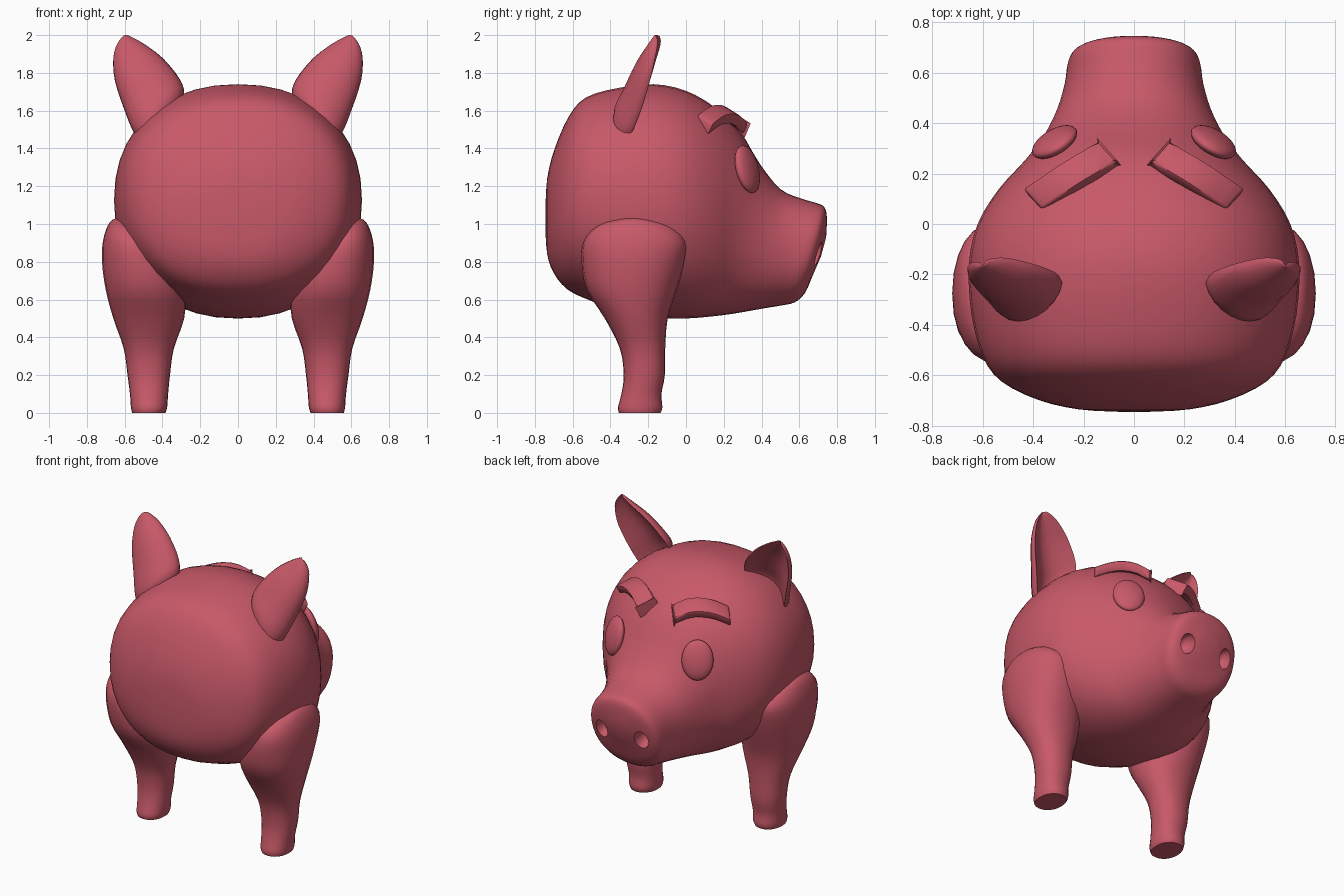
import bpy, bmesh, math
from mathutils import Vector, Matrix

if "Cube" in bpy.data.objects:
    bpy.data.objects.remove(bpy.data.objects["Cube"])

skin = bpy.data.materials.new("pink_skin")
skin.diffuse_color = (0.58, 0.10, 0.14, 1)
skin.use_nodes = True
skin.node_tree.nodes["Principled BSDF"].inputs["Base Color"].default_value = skin.diffuse_color


def spline(rows, steps):
    """Catmull-Rom interpolation of section parameters."""
    out = []
    for i in range(len(rows) - 1):
        a, b, c, d = (rows[max(0, min(len(rows) - 1, i + k))] for k in (-1, 0, 1, 2))
        for s in range(steps):
            t = s / steps
            out.append([q + 0.5 * t * (r - p + t * (2*p - 5*q + 4*r - w + t * (3*(q - r) + w - p)))
                        for p, q, r, w in zip(a, b, c, d)])
    return out + [list(rows[-1])]


def finish(obj, angle=40):
    obj.data.materials.clear()
    obj.data.materials.append(skin)
    bpy.ops.object.select_all(action='DESELECT')
    obj.select_set(True)
    bpy.context.view_layer.objects.active = obj
    bpy.ops.object.shade_smooth_by_angle(angle=math.radians(angle))


def from_bmesh(name, bm):
    bmesh.ops.recalc_face_normals(bm, faces=bm.faces)
    me = bpy.data.meshes.new(name)
    bm.to_mesh(me)
    bm.free()
    obj = bpy.data.objects.new(name, me)
    bpy.context.collection.objects.link(obj)
    return obj


def loft(name, rings, bevel=0):
    bm = bmesh.new()
    vs = [[bm.verts.new(p) for p in r] for r in rings]
    n = len(vs[0])
    for a, b in zip(vs, vs[1:]):
        for i in range(n):
            bm.faces.new((a[i], a[(i + 1) % n], b[(i + 1) % n], b[i]))
    bm.faces.new(vs[0])
    bm.faces.new(vs[-1])
    if bevel:
        bm.normal_update()
        sharp = [e for e in bm.edges if e.calc_face_angle(0) > 0.9]
        bmesh.ops.bevel(bm, geom=sharp, offset=bevel, segments=2, affect='EDGES', profile=0.5)
    return from_bmesh(name, bm)


def ball(name, centre, radii, rot=Matrix()):
    bm = bmesh.new()
    bmesh.ops.create_uvsphere(bm, u_segments=24, v_segments=14, radius=1)
    bm.transform(Matrix.Translation(centre) @ rot @ Matrix.Diagonal((*radii, 1)))
    return from_bmesh(name, bm)


def unit_ring(n, power):
    f = lambda v: math.copysign(abs(v) ** (2 / power), v)
    return [(f(math.cos(2*math.pi*i/n)), f(math.sin(2*math.pi*i/n))) for i in range(n)]


# body and snout: sections as (top y, top z, bottom y, bottom z, half width)
sections = [
    (-.745, 1.06, -.745, .98, .05), (-.735, 1.24, -.735, .84, .22),
    (-.695, 1.40, -.70, .74, .38), (-.62, 1.57, -.63, .655, .525),
    (-.53, 1.67, -.52, .60, .60), (-.36, 1.72, -.35, .54, .645),
    (-.17, 1.74, -.15, .505, .655), (0, 1.705, 0, .50, .62),
    (.15, 1.62, .13, .51, .535), (.28, 1.50, .23, .522, .43),
    (.39, 1.32, .32, .537, .355), (.50, 1.185, .41, .553, .305),
    (.61, 1.135, .50, .568, .275), (.70, 1.108, .575, .585, .262),
    (.735, 1.085, .63, .635, .235), (.746, 1.03, .672, .73, .17), (.742, .93, .715, .83, .06)]
rings = []
for yt, zt, yb, zb, w in spline(sections, 3):
    rings.append([(w * c, (yt + yb)/2 + s * (yt - yb)/2, (zt + zb)/2 + s * (zt - zb)/2)
                  for c, s in unit_ring(40, 2.2)])
body = loft("body", rings)

# nostril hollows
for side in (-1, 1):
    cutter = ball("nostril_cutter", (side * .15, .70, .84), (.048, .08, .065))
    cutter.hide_render = True
    mod = body.modifiers.new("nostril", 'BOOLEAN')
    mod.operation, mod.object, mod.solver = 'DIFFERENCE', cutter, 'EXACT'
    bpy.context.view_layer.objects.active = body
    bpy.ops.object.modifier_apply(modifier=mod.name)
    bpy.data.objects.remove(cutter)
finish(body)

# legs: sections as (z, inner x, outer x, back y, front y)
leg = [(0, .385, .56, -.355, -.135), (.03, .375, .567, -.36, -.125), (.1, .37, .572, -.342, -.13),
       (.2, .36, .585, -.33, -.112), (.34, .34, .605, -.35, -.11), (.5, .285, .66, -.43, -.097),
       (.65, .28, .70, -.525, -.05), (.8, .32, .72, -.553, -.005), (.91, .40, .715, -.54, 0),
       (.99, .48, .69, -.47, -.08), (1.025, .56, .66, -.36, -.2), (1.03, .59, .63, -.31, -.26)]

# ears: sections as (inner edge xyz, outer edge xyz, bulge depth)
ear = [(.31, -.26, 1.60, .50, -.33, 1.43, .09), (.285, -.235, 1.69, .55, -.30, 1.48, .115),
       (.31, -.20, 1.77, .60, -.25, 1.60, .11), (.40, -.165, 1.88, .652, -.20, 1.76, .09),
       (.50, -.14, 1.955, .66, -.17, 1.88, .06), (.565, -.14, 1.99, .64, -.155, 1.95, .035),
       (.59, -.15, 2.0, .61, -.155, 1.99, .015)]

# brows: centre line
brow = [(.095, .28, 1.525), (.17, .235, 1.57), (.245, .19, 1.582), (.32, .14, 1.565), (.395, .09, 1.525)]

for side, tag in ((1, "right"), (-1, "left")):
    rings = [[(side * ((xi + xo)/2 + c * (xo - xi)/2), (y0 + y1)/2 + s * (y1 - y0)/2, z)
              for c, s in unit_ring(24, 2.2)] for z, xi, xo, y0, y1 in spline(leg, 3)]
    finish(loft("leg_" + tag, rings))

    # rounded back, hollow front
    rings = []
    for row in spline(ear, 3):
        a, b, d = Vector(row[:3]), Vector(row[3:6]), row[6]
        ring = []
        for c, s in unit_ring(20, 2):
            p = (a + b)/2 + c * (b - a)/2
            push = d * s if s > 0 else d * (.75 * s * s - .35 * math.sqrt(-s) * (1 - s * s))
            p += push * Vector((.1, -.95, .3))
            ring.append((side * p.x, p.y, min(p.z, 2.0)))
        rings.append(ring)
    finish(loft("ear_" + tag, rings), 60)

    # flattened eye disc facing outward
    normal = Vector((side * .5, .84, .25))
    finish(ball("eye_" + tag, (side * .315, .325, 1.29), (.1, .13, .04),
                normal.to_track_quat('Z', 'Y').to_matrix().to_4x4()))

    # arched brow bar
    rings = []
    for p in spline(brow, 2):
        p = Vector(p)
        w, t = Vector((.036, .04, -.025)), Vector((.008, .012, .028))
        rings.append([(side * q.x, q.y, q.z) for q in (p + w + t, p - w + t, p - w - t, p + w - t)])
    finish(loft("brow_" + tag, rings, .01))
